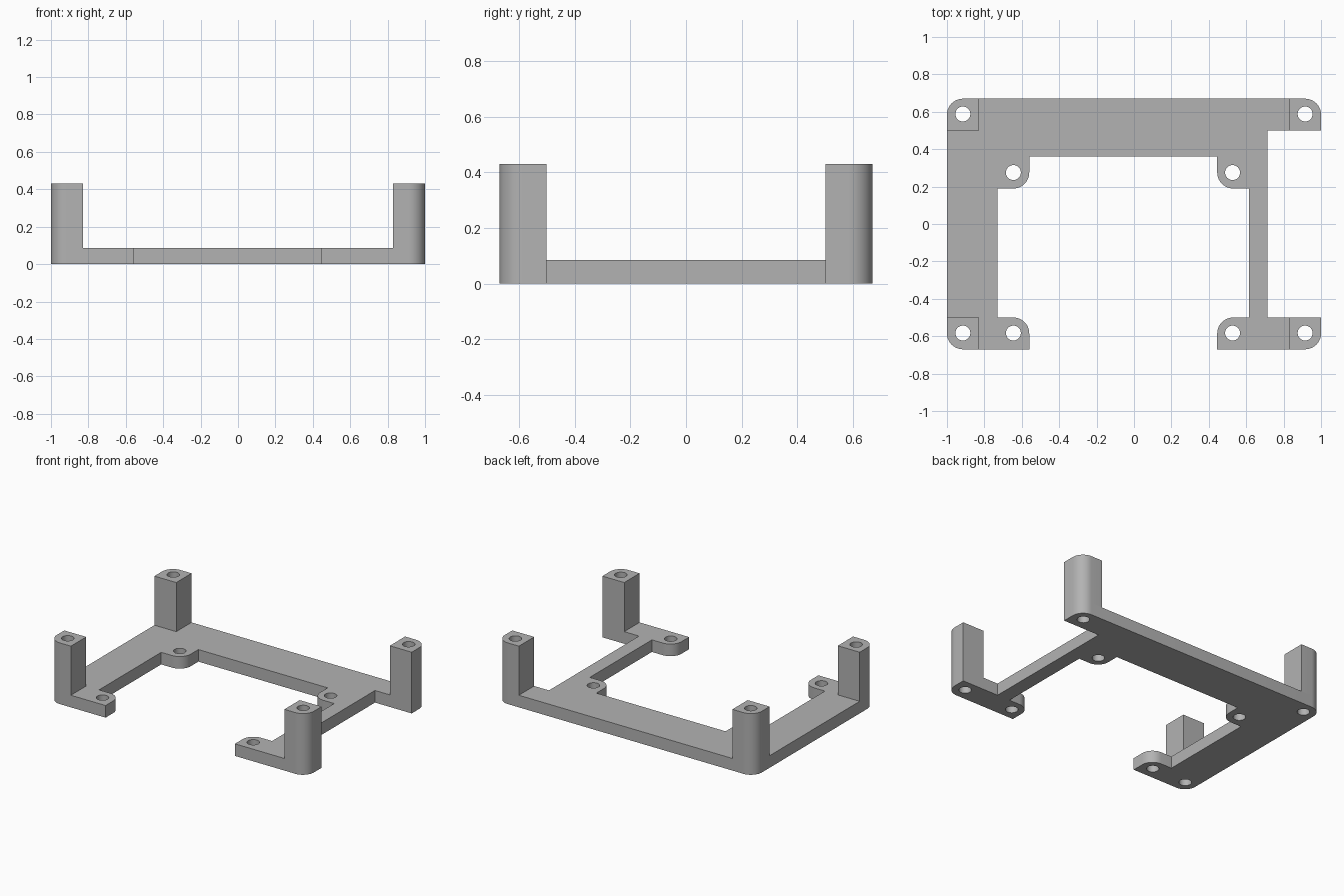
import bpy, bmesh, math
from mathutils import Vector

cube = bpy.data.objects.get("Cube")
if cube:
    bpy.data.objects.remove(cube, do_unlink=True)

PLATE_TOP, POST_TOP = 0.085, 0.43
CORNER_R, HOLE_R = 0.085, 0.04
HX, HY = 1.0, 0.67        # half extents
PAD = 0.17                # width of posts and tabs

grey = bpy.data.materials.new("plain grey")
grey.use_nodes = True
colour = (0.45, 0.45, 0.45, 1)
grey.diffuse_color = colour
grey.node_tree.nodes["Principled BSDF"].inputs["Base Color"].default_value = colour


def outline(corners, steps=10):
    """Closed outline; corners flagged 1 are rounded."""
    pts = []
    for i, (x, y, rounded) in enumerate(corners):
        p = Vector((x, y))
        if not rounded:
            pts.append(p)
            continue
        a = (Vector(corners[i - 1][:2]) - p).normalized() * CORNER_R
        b = (Vector(corners[(i + 1) % len(corners)][:2]) - p).normalized() * CORNER_R
        for k in range(steps + 1):
            t = k / steps * math.pi / 2
            pts.append(p + a * (1 - math.sin(t)) + b * (1 - math.cos(t)))
    return pts


def circle(cx, cy, n=32):
    return [Vector((cx + HOLE_R * math.cos(k * math.tau / n),
                    cy + HOLE_R * math.sin(k * math.tau / n))) for k in range(n)]


def slab(name, loops, z0, z1):
    """Filled outline with holes, extruded from z0 to z1."""
    curve = bpy.data.curves.new(name + "_profile", 'CURVE')
    curve.dimensions = '2D'
    curve.fill_mode = 'BOTH'
    curve.extrude = (z1 - z0) / 2
    for loop in loops:
        spline = curve.splines.new('POLY')
        spline.points.add(len(loop) - 1)
        for point, p in zip(spline.points, loop):
            point.co = (p.x, p.y, 0, 1)
        spline.use_cyclic_u = True
    helper = bpy.data.objects.new(name + "_helper", curve)
    bpy.context.collection.objects.link(helper)
    bpy.context.view_layer.update()
    evaluated = helper.evaluated_get(bpy.context.evaluated_depsgraph_get())
    mesh = bpy.data.meshes.new_from_object(evaluated)
    bpy.data.objects.remove(helper, do_unlink=True)
    bpy.data.curves.remove(curve)

    bm = bmesh.new()
    bm.from_mesh(mesh)
    bmesh.ops.remove_doubles(bm, verts=bm.verts, dist=1e-4)
    bmesh.ops.translate(bm, verts=bm.verts, vec=(0, 0, (z0 + z1) / 2))
    bmesh.ops.recalc_face_normals(bm, faces=bm.faces)
    bmesh.ops.dissolve_limit(bm, angle_limit=0.01, verts=bm.verts, edges=bm.edges)
    bm.to_mesh(mesh)
    bm.free()
    mesh.name = name
    mesh.materials.clear()
    mesh.materials.append(grey)
    obj = bpy.data.objects.new(name, mesh)
    bpy.context.collection.objects.link(obj)
    bpy.ops.object.select_all(action='DESELECT')
    obj.select_set(True)
    bpy.context.view_layer.objects.active = obj
    bpy.ops.object.shade_smooth_by_angle(angle=math.radians(30))
    return obj


# Hole centres
POST_X, BACK_Y, FRONT_Y, TAB_Y = 0.915, 0.588, -0.583, 0.275
TAB_XS = (-0.645, 0.527)

# Base frame with corner pads and four inner tabs
IN_L, IN_R = -0.56, 0.445                 # inner ends of the tabs
BAR_L, BAR_R = IN_L - PAD, IN_R + PAD     # inner edges of the side bars
frame = [
    (-HX, -HY, 1), (IN_L, -HY, 0), (IN_L, PAD - HY, 1), (BAR_L, PAD - HY, 0),
    (BAR_L, 0.19, 0), (IN_L, 0.19, 1), (IN_L, 0.36, 0),
    (IN_R, 0.36, 0), (IN_R, 0.19, 1), (BAR_R, 0.19, 0),
    (BAR_R, PAD - HY, 0), (IN_R, PAD - HY, 1), (IN_R, -HY, 0), (HX, -HY, 1),
    (HX, PAD - HY, 0), (0.715, PAD - HY, 0), (0.715, HY - PAD, 0),
    (HX, HY - PAD, 0), (HX, HY, 1), (-HX, HY, 1),
]
holes = [circle(x, y) for x in TAB_XS for y in (TAB_Y, FRONT_Y)]
holes += [circle(s * POST_X, y) for s in (-1, 1) for y in (BACK_Y, FRONT_Y)]
slab("base_frame", [outline(frame)] + holes, 0, PLATE_TOP)

# Four hollow corner posts, rounded on the outer corner
for side, sx in (("right", -1), ("left", 1)):
    for end, sy, hole_y in (("front", -1, FRONT_Y), ("back", 1, BACK_Y)):
        x0, x1 = sx * HX, sx * (HX - PAD)
        y0, y1 = sy * HY, sy * (HY - PAD)
        post = [(x0, y0, 1), (x1, y0, 0), (x1, y1, 0), (x0, y1, 0)]
        slab(f"{end}_{side}_post", [outline(post), circle(sx * POST_X, hole_y)],
             PLATE_TOP, POST_TOP)
